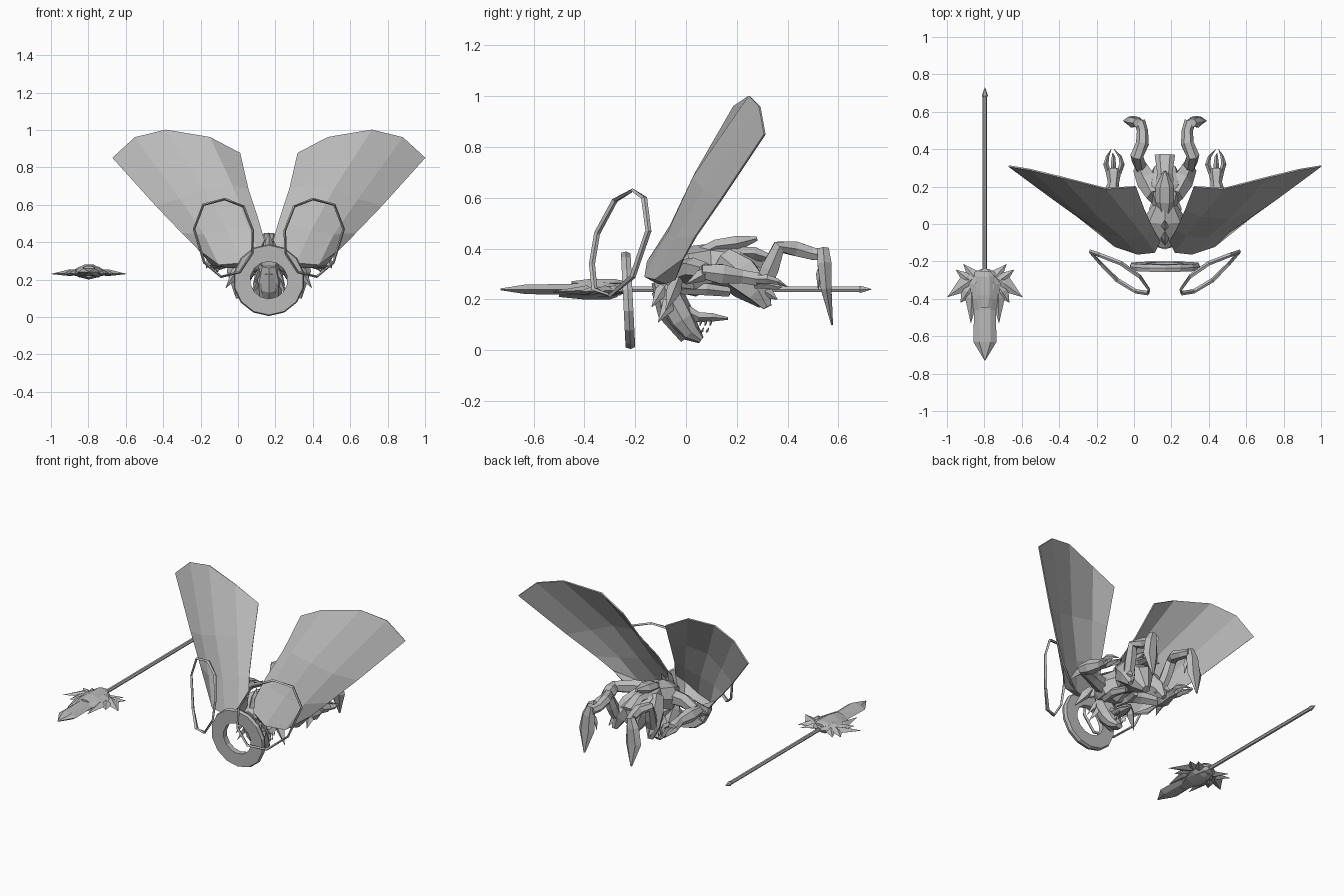
import bpy, bmesh, math
from mathutils import Vector

if "Cube" in bpy.data.objects:
    bpy.data.objects.remove(bpy.data.objects["Cube"], do_unlink=True)

grey = bpy.data.materials.new("stone_grey")
grey.use_nodes = True
COLOUR = (0.5, 0.5, 0.5, 1)
grey.diffuse_color = COLOUR
grey.node_tree.nodes["Principled BSDF"].inputs["Base Color"].default_value = COLOUR

MID = 0.165        # symmetry plane of the creature
STAFF = -0.797     # symmetry plane of the staff
X, Y, Z = Vector((1, 0, 0)), Vector((0, 1, 0)), Vector((0, 0, 1))


def finish(name, bm):
    bmesh.ops.recalc_face_normals(bm, faces=bm.faces)
    mesh = bpy.data.meshes.new(name)
    bm.to_mesh(mesh)
    bm.free()
    mesh.materials.append(grey)
    obj = bpy.data.objects.new(name, mesh)
    bpy.context.collection.objects.link(obj)
    return obj


def loft(name, rows, closed_rows=True, caps=True, closed_path=False):
    """Skin faces between rows of points."""
    bm = bmesh.new()
    rings = [[bm.verts.new(p) for p in row] for row in rows]
    n = len(rings[0])
    pairs = list(zip(rings, rings[1:]))
    if closed_path:
        pairs.append((rings[-1], rings[0]))
    for a, b in pairs:
        for i in range(n if closed_rows else n - 1):
            j = (i + 1) % n
            bm.faces.new((a[i], a[j], b[j], b[i]))
    if caps and not closed_path:
        bm.faces.new(rings[0])
        bm.faces.new(rings[-1])
    return finish(name, bm)


def tube(name, path, ref=X, sides=6, closed=False):
    """Faceted limb: path of (x, y, z, radius along ref, radius across)."""
    pts = [Vector(p[:3]) for p in path]
    last = len(pts) - 1
    rows = []
    for i, p in enumerate(path):
        if closed:
            t = pts[(i + 1) % len(pts)] - pts[i - 1]
        else:
            t = pts[min(i + 1, last)] - pts[max(i - 1, 0)]
        t.normalize()
        a = (ref - t * ref.dot(t)).normalized()
        b = t.cross(a)
        ring = []
        for k in range(sides):
            ang = math.tau * k / sides
            ring.append(pts[i] + a * p[3] * math.cos(ang) + b * p[4] * math.sin(ang))
        rows.append(ring)
    return loft(name, rows, closed_path=closed)


def flip(p, plane):
    return (2 * plane - p[0],) + tuple(p[1:])


def pair(name, path, plane=MID, **kw):
    tube("left_" + name, path, **kw)
    tube("right_" + name, [flip(p, plane) for p in path], **kw)


def spike(name, base, tip, wide, thin, plane=MID, ref=X):
    """Mirrored four-sided spike; wide is measured along ref."""
    b, t = Vector(base), Vector(tip)
    m = b.lerp(t, 0.35)
    pair(name, [(*b, wide * 0.6, thin * 0.6), (*m, wide, thin), (*t, 0.001, 0.001)], plane, ref=ref, sides=4)


def centre(name, path, sides=8):
    """Tube lying in the creature's symmetry plane."""
    tube(name, [(MID, *p) for p in path], sides=sides)


# Wing shells: cupped fans from a rounded root to a scalloped rim
wing = [
    [(.2, -.1, .31), (.24, -.11, .28), (.31, -.11, .265), (.39, -.08, .265), (.47, -.04, .28)],
    [(.19, -.09, .41), (.22, -.15, .35), (.31, -.16, .29), (.43, -.12, .28), (.54, -.01, .36)],
    [(.225, -.03, .53), (.28, -.06, .49), (.39, -.07, .46), (.51, -.04, .44), (.63, .04, .45)],
    [(.275, .08, .68), (.36, .04, .7), (.51, .03, .68), (.64, .07, .63), (.77, .14, .595)],
    [(.32, .2, .875), (.48, .19, .96), (.715, .25, 1), (.88, .29, .96), (1, .31, .85)],
]
for side in ("left", "right"):
    rows = wing if side == "left" else [[flip(p, MID) for p in r] for r in wing]
    shell = loft(side + "_wing", rows, closed_rows=False, caps=False)
    solid = shell.modifiers.new("thickness", "SOLIDIFY")
    solid.thickness = 0.008
    solid.offset = 0

# Front ring: tilted flat washer
rows = []
for k in range(14):
    ang = math.tau * k / 14
    row = []
    for r, dy in ((.1, -.018), (.186, -.02), (.192, 0), (.184, .018), (.1, .018)):
        dz = r * math.cos(ang)
        row.append((MID + r * math.sin(ang), -.227 + dy - dz * .05, .197 + dz))
    rows.append(row)
loft("front_ring", rows, closed_path=True)

# Slim floating hoops
hoop = [(.4, -.21, .63), (.515, -.165, .6), (.565, -.148, .47), (.51, -.21, .29), (.42, -.3, .215),
        (.32, -.36, .24), (.255, -.37, .34), (.25, -.35, .46), (.3, -.28, .59)]
pair("hoop", [(*p, .012, .007) for p in hoop], ref=Y, sides=4, closed=True)

# Torso, pelvis and tail plates
centre("torso", [(-.12, .29, .04, .04), (-.06, .3, .09, .07), (.02, .31, .12, .1), (.1, .33, .065, .09),
                 (.19, .32, .1, .09), (.26, .27, .08, .09), (.31, .18, .025, .025)])
centre("back_plate", [(.06, .38, .03, .03), (.12, .41, .05, .03), (.2, .42, .05, .035), (.28, .44, .01, .01)], 6)
centre("tail_plate", [(.18, .38, .06, .03), (.27, .38, .04, .03), (.37, .35, .055, .012)], 6)
for i in range(2):
    y = -.09 + i * .06
    centre("spine_spike", [(y, .34, .02, .025), (y + .02, .4, .02, .02), (y + .05, .45, .002, .002)], 4)
pair("rib_plate", [(.21, -.02, .24, .02, .02), (.225, .08, .24, .03, .025), (.2, .17, .23, .02, .02)], sides=5)

# Hanging head with open jaws
centre("skull", [(-.1, .28, .05, .04), (-.06, .2, .075, .06), (-.015, .12, .07, .055),
                 (.02, .07, .05, .04), (.06, .04, .025, .015)])
centre("jaw", [(-.01, .16, .04, .03), (.05, .13, .045, .022), (.1, .13, .04, .02), (.165, .125, .008, .006)], 6)
centre("brow_crest", [(-.12, .23, .03, .015), (-.09, .14, .04, .02), (-.01, .04, .02, .012)], 4)
for i in range(3):
    y = .06 + i * .02
    spike("jaw_tooth", (MID + .03, y, .116), (MID + .03, y - .006, .095), .005, .005)
    spike("skull_tooth", (MID + .025, y - .02, .07), (MID + .025, y - .01, .09), .005, .005)
spike("cheek_horn", (.21, -.04, .22), (.26, -.11, .11), .018, .03)
spike("crown_horn", (.21, -.08, .26), (.25, -.135, .17), .015, .025)
spike("shoulder_horn", (.31, -.03, .28), (.395, -.08, .155), .03, .03)

# Arms ending in closed pincers
pair("upper_arm", [(.25, .0, .31, .05, .05), (.35, .03, .32, .045, .04), (.46, .08, .31, .035, .035)], ref=Z)
pair("forearm", [(.47, .06, .31, .03, .03), (.455, .14, .3, .045, .045), (.44, .22, .29, .03, .03),
                 (.44, .28, .28, .042, .03), (.44, .3, .28, .03, .02)])
spike("elbow_spike", (.47, .09, .31), (.5, .0, .26), .025, .025)
for i, dx in enumerate((-.04, .0, .035)):
    drop = .02 * (i % 2)
    pair("claw", [(.44 + dx * .7, .27, .28 - drop, .014, .016), (.44 + dx * 1.15, .32, .28 - drop, .014, .018),
                  (.44 + dx * .9, .36, .27 - drop, .009, .012),
                  (.445 + dx * .2, .4 - drop, .25, .001, .001)], sides=4)

# Bent legs with broad pointed feet
pair("thigh", [(.215, .15, .36, .05, .05), (.255, .22, .3, .06, .075), (.29, .29, .23, .045, .055),
               (.295, .32, .17, .015, .02)])
pair("shin", [(.285, .28, .2, .03, .035), (.305, .33, .32, .035, .04), (.315, .365, .405, .035, .03),
              (.285, .43, .4, .035, .033), (.285, .5, .38, .03, .028), (.3, .55, .375, .03, .025)])
pair("foot", [(.31, .54, .4, .025, .025), (.325, .545, .34, .045, .032), (.335, .552, .24, .055, .024),
              (.335, .575, .1, .006, .004)], sides=6)
spike("heel_spur", (.29, .53, .33), (.285, .52, .24), .015, .015)
spike("knee_spike", (.3, .3, .24), (.31, .36, .2), .02, .025)

# Staff shaft, end finial and blade head
H = 0.24


def along(name, path, sides=6, z=H):
    tube(name, [(STAFF, y, z, wide, thick) for y, wide, thick in path], sides=sides)


along("staff_shaft", [(-.3, .012, .012), (.7, .012, .012)])
along("staff_finial", [(.67, .008, .008), (.685, .016, .016), (.7, .012, .012), (.73, .001, .001)])
along("staff_blade", [(-.73, .002, .004), (-.63, .062, .022), (-.46, .058, .024), (-.4, .085, .03),
                      (-.32, .1, .034), (-.26, .06, .028), (-.24, .02, .015)])
along("blade_spine", [(-.45, .03, .008), (-.38, .05, .018), (-.28, .05, .018), (-.25, .03, .01)], 6, H + .025)
along("blade_keel", [(-.5, .02, .005), (-.4, .06, .015), (-.3, .05, .015), (-.27, .02, .005)], 4, H - .025)


def fin(name, base, tip, wide):
    spike(name, (STAFF + base[0], base[1], H), (STAFF + tip[0], tip[1], H - .01), .018, wide, STAFF, ref=Z)


fin("wide_fin", (.05, -.28), (.2, -.39), .045)
fin("forward_fin", (.07, -.32), (.075, -.53), .035)
fin("side_fin", (.07, -.33), (.13, -.42), .04)
fin("rear_fin", (.03, -.31), (.115, -.215), .035)
fin("hooked_fin", (.07, -.31), (.155, -.245), .03)
